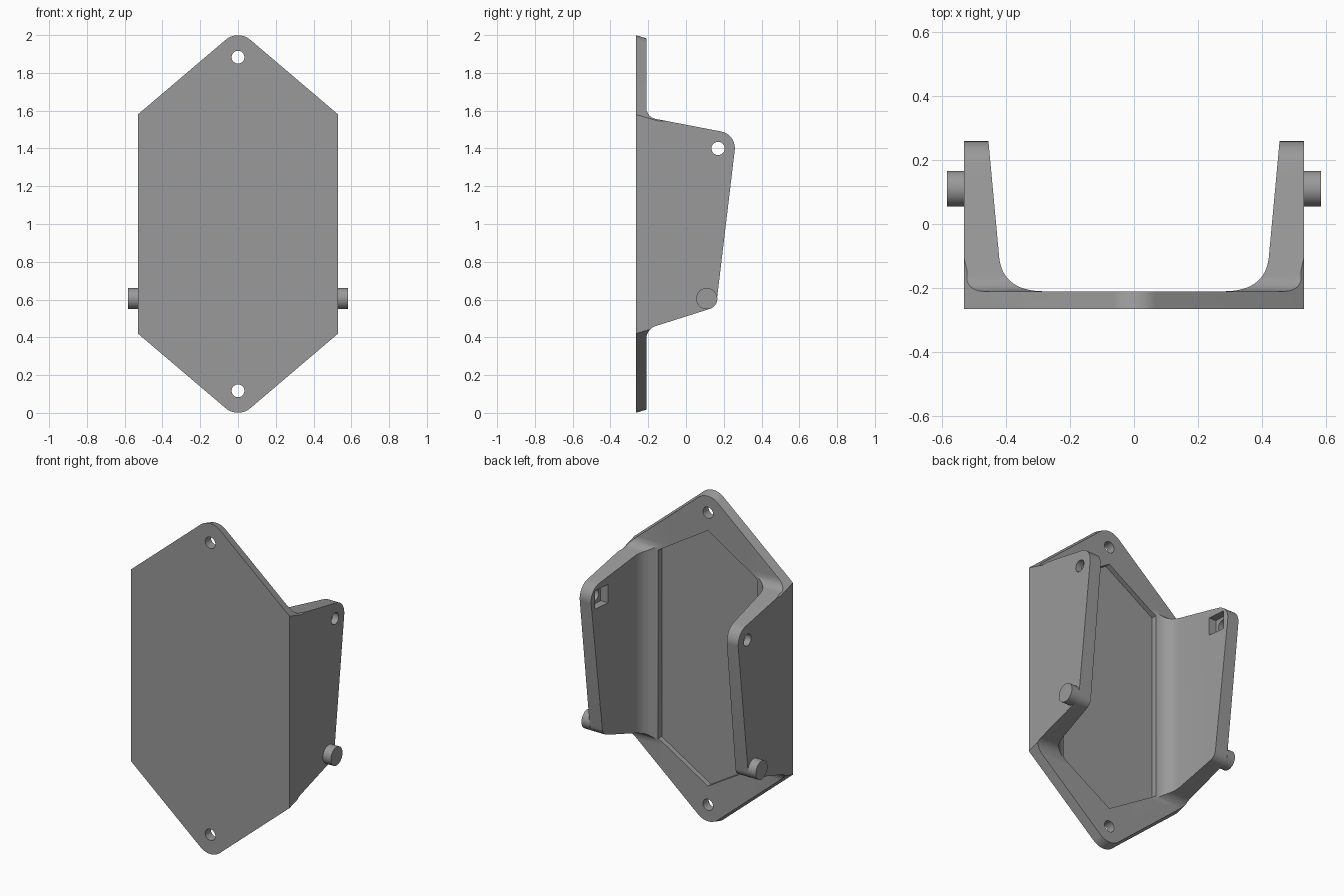
import bpy, bmesh, math
from mathutils import Vector, Matrix

if "Cube" in bpy.data.objects:
    bpy.data.objects.remove(bpy.data.objects["Cube"])

grey = bpy.data.materials.new("plain grey")
grey.diffuse_color = (0.32, 0.32, 0.32, 1)
grey.use_nodes = True
grey.node_tree.nodes["Principled BSDF"].inputs["Base Color"].default_value = grey.diffuse_color


def rounded(corners, steps=10):
    """Round a polygon given as (a, b, radius) corners."""
    pts, n = [], len(corners)
    for i, (a, b, r) in enumerate(corners):
        p = Vector((a, b))
        if r == 0:
            pts.append(p)
            continue
        u = (Vector(corners[i - 1][:2]) - p).normalized()
        v = (Vector(corners[(i + 1) % n][:2]) - p).normalized()
        half = u.angle(v) / 2
        c = p + (u + v).normalized() * (r / math.sin(half))
        t0, t1 = p + u * (r / math.tan(half)) - c, p + v * (r / math.tan(half)) - c
        sweep = t0.angle(t1)
        for k in range(steps + 1):
            f = k / steps
            d = (t0 * math.sin((1 - f) * sweep) + t1 * math.sin(f * sweep)) / math.sin(sweep)
            pts.append(c + d)
    return pts


def loft(name, rings):
    """Solid through matching rings of 3D points, capped at both ends."""
    bm = bmesh.new()
    vs = [[bm.verts.new(p) for p in ring] for ring in rings]
    n = len(vs[0])
    for lo, hi in zip(vs, vs[1:]):
        for i in range(n):
            j = (i + 1) % n
            bm.faces.new((lo[i], lo[j], hi[j], hi[i]))
    bm.faces.new(vs[0][::-1])
    bm.faces.new(vs[-1])
    bmesh.ops.recalc_face_normals(bm, faces=bm.faces)
    me = bpy.data.meshes.new(name)
    bm.to_mesh(me)
    bm.free()
    ob = bpy.data.objects.new(name, me)
    bpy.context.collection.objects.link(ob)
    me.materials.append(grey)
    return ob


def cylinder(name, axis, a, b, r, lo, hi, n=40):
    """Cylinder along x or y; a, b place it on the other two axes."""
    ring = [(a + r * math.cos(2 * math.pi * k / n), b + r * math.sin(2 * math.pi * k / n)) for k in range(n)]
    if axis == "x":
        return loft(name, [[(t, p, q) for p, q in ring] for t in (lo, hi)])
    return loft(name, [[(p, t, q) for p, q in ring] for t in (lo, hi)])


def boolean(ob, other, op):
    m = ob.modifiers.new(op, "BOOLEAN")
    m.operation, m.object, m.solver = op, other, "EXACT"
    bpy.context.view_layer.objects.active = ob
    bpy.ops.object.modifier_apply(modifier=m.name)
    bpy.data.objects.remove(other)


def smooth(ob):
    bpy.ops.object.select_all(action="DESELECT")
    ob.select_set(True)
    bpy.context.view_layer.objects.active = ob
    bpy.ops.object.shade_smooth_by_angle(angle=math.radians(25))


# U-shaped cross-section with tapered arms and soft inner corners
p0, p1, p2 = Vector((0.42, -0.11)), Vector((0.405, -0.21)), Vector((0.28, -0.21))
half = [Vector((0.6, -0.3)), Vector((0.6, 0.3)), Vector((0.458, 0.3))]
for k in range(15):
    t = k / 14
    half.append(p0 * (1 - t) ** 2 + p1 * 2 * t * (1 - t) + p2 * t * t)
section = half + [Vector((-p.x, p.y)) for p in reversed(half)]
bracket = loft("bracket", [[(p.x, p.y, z) for p in section] for z in (-0.1, 2.1)])

# Side silhouette of plate and arms
side = rounded([(-0.3, -0.1, 0), (-0.21, -0.1, 0), (-0.21, 0.444, 0.07), (0.159, 0.561, 0.055),
                (0.268, 1.474, 0.09), (-0.21, 1.566, 0.06), (-0.21, 2.1, 0), (-0.3, 2.1, 0)])
boolean(bracket, loft("side_cutter", [[(x, p.x, p.y) for p in side] for x in (-0.7, 0.7)]), "INTERSECT")

# Six-sided outline with rounded tips and slightly drafted slanted edges
apex = 1.58 + 0.53 * 0.85
hexagon = rounded([(0.53, 0.42, 0), (0.53, 1.58, 0), (0, apex, 0.1),
                   (-0.53, 1.58, 0), (-0.53, 0.42, 0), (0, 2 - apex, 0.1)], 14)
rings = [[(p.x, y, p.y + (-s if p.y > 1 else s)) for p in hexagon]
         for y, s in ((-0.265, 0), (-0.15, 0.034), (0.4, 0.034))]
boolean(bracket, loft("outline_cutter", rings), "INTERSECT")

# Shallow six-sided recess in the back of the plate
recess = [(0.33, 0.43), (0.33, 1.57), (0, 1.775), (-0.33, 1.57), (-0.33, 0.43), (0, 0.23)]
boolean(bracket, loft("recess_cutter", [[(x, y, z) for x, z in recess] for y in (-0.24, 0.0)]), "DIFFERENCE")

# Mounting holes in the plate tips
for z in (0.117, 1.883):
    boolean(bracket, cylinder("hole_cutter", "y", 0, z, 0.034, -0.4, 0), "DIFFERENCE")

# Arm holes with square pockets on the inner faces
for s in (-1, 1):
    boolean(bracket, cylinder("arm_hole_cutter", "x", 0.17, 1.4, 0.035, s * 0.4, s * 0.7), "DIFFERENCE")
    square = [(0.115, 1.345), (0.225, 1.345), (0.225, 1.455), (0.115, 1.455)]
    boolean(bracket, loft("pocket_cutter", [[(x, y, z) for y, z in square] for x in (s * 0.4, s * 0.49)]),
            "DIFFERENCE")
smooth(bracket)

# Pivot pins on the outside of the arms
for s, label in ((-1, "left"), (1, "right")):
    smooth(cylinder(label + "_pin", "x", 0.11, 0.605, 0.056, s * 0.53, s * 0.583))
